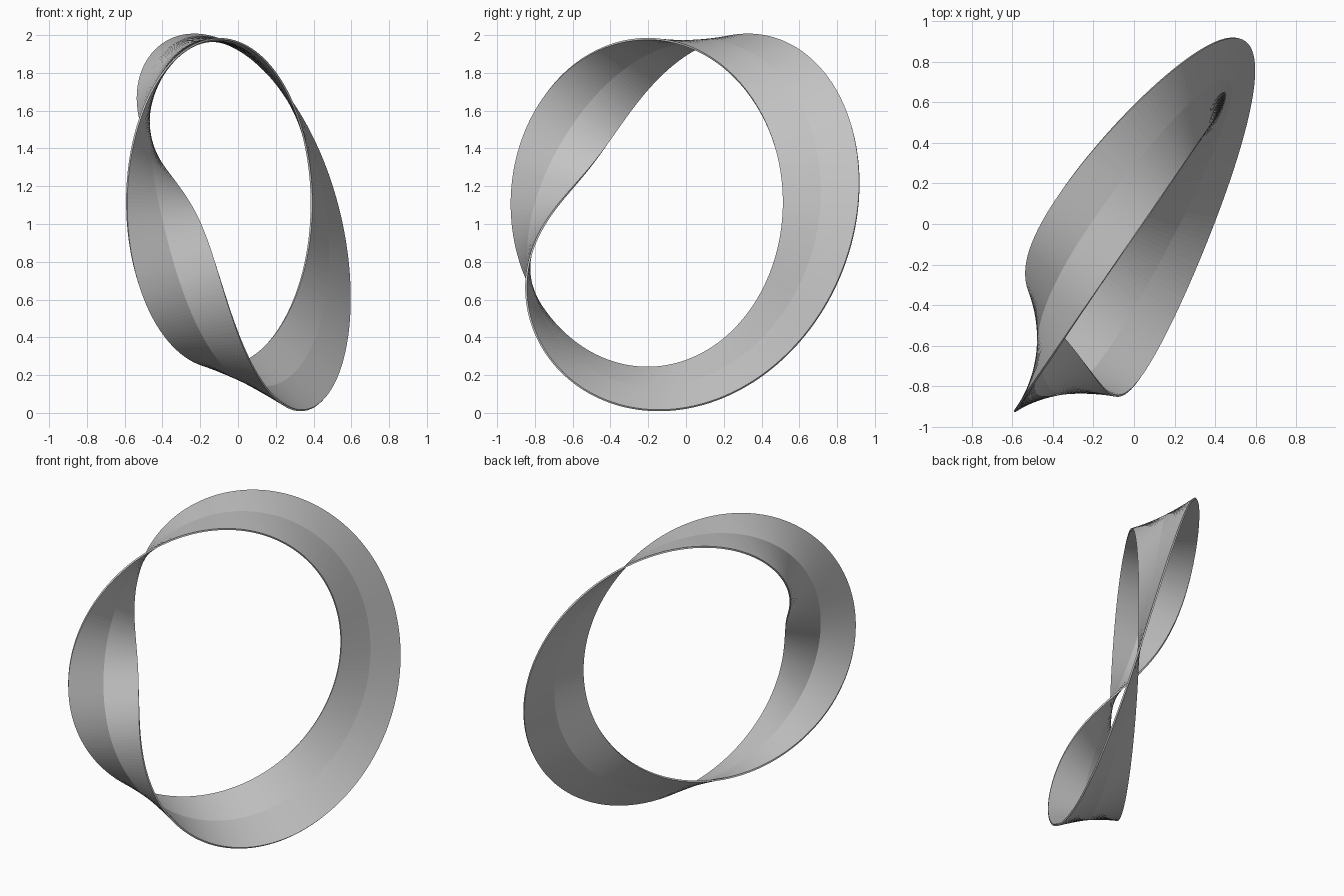
import bpy
import bmesh
from math import sin, cos, radians, tau
from mathutils import Vector

cube = bpy.data.objects.get("Cube")
if cube:
    bpy.data.objects.remove(cube, do_unlink=True)

# Ring frame: a circular edge standing in a vertical plane
CENTER = Vector((-0.10, -0.205, 1.11))
ALONG = Vector((0.5625, 0.827, 0)).normalized()
UP = Vector((0, 0, 1))
NORMAL = ALONG.cross(UP)
RADIUS, WIDTH, THICKNESS = 0.87, 0.42, 0.01
AROUND, ACROSS = 240, 2


def ribbon_point(u, t):
    """Point at angle u, at fraction t from the round edge to the winding edge."""
    radial = ALONG * cos(u) + UP * sin(u)
    twist = -u - radians(17) + radians(8) * sin(u + radians(10))
    outward = radial * cos(twist) + NORMAL * sin(twist)
    return CENTER + radial * RADIUS + outward * WIDTH * t


# Band with one full twist
bm = bmesh.new()
rows = [[bm.verts.new(ribbon_point(tau * i / AROUND, j / ACROSS))
         for j in range(ACROSS + 1)] for i in range(AROUND)]
for i, row in enumerate(rows):
    following = rows[(i + 1) % AROUND]
    for j in range(ACROSS):
        bm.faces.new((row[j], following[j], following[j + 1], row[j + 1]))
mesh = bpy.data.meshes.new("twisted_band")
bm.to_mesh(mesh)
bm.free()

band = bpy.data.objects.new("twisted_band", mesh)
bpy.context.collection.objects.link(band)

# Thin sheet thickness
solid = band.modifiers.new("thickness", 'SOLIDIFY')
solid.thickness = THICKNESS
solid.offset = 0

# Plain grey
grey = bpy.data.materials.new("plain_grey")
grey.use_nodes = True
color = (0.55, 0.55, 0.55, 1)
grey.diffuse_color = color
grey.node_tree.nodes["Principled BSDF"].inputs["Base Color"].default_value = color
mesh.materials.append(grey)
